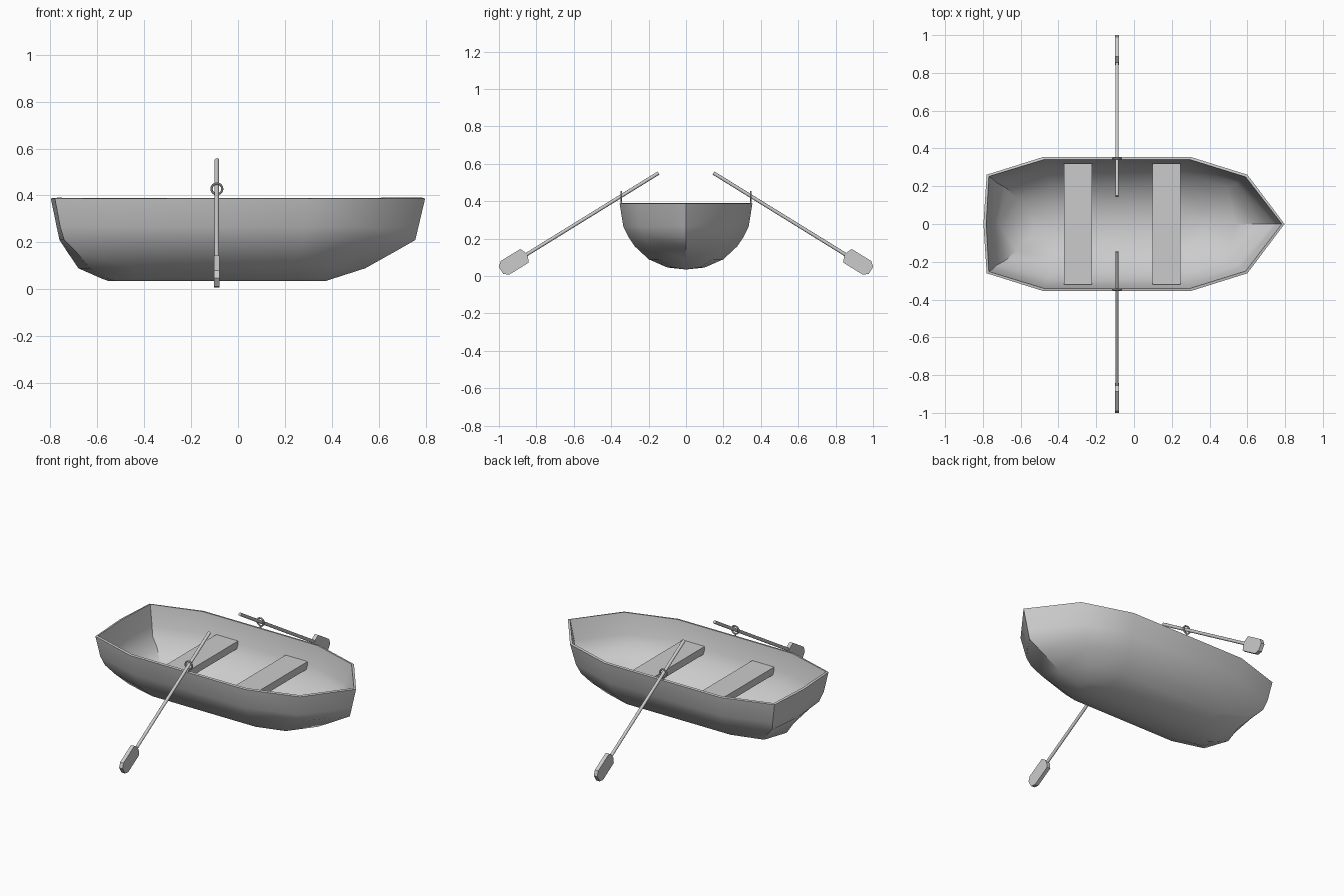
import bpy, bmesh, math
from mathutils import Vector

if "Cube" in bpy.data.objects:
    bpy.data.objects.remove(bpy.data.objects["Cube"])


def make(name, verts, faces, fix_normals=True):
    me = bpy.data.meshes.new(name)
    me.from_pydata(verts, [], faces)
    if fix_normals:
        bm = bmesh.new()
        bm.from_mesh(me)
        bmesh.ops.recalc_face_normals(bm, faces=bm.faces)
        bm.to_mesh(me)
        bm.free()
    ob = bpy.data.objects.new(name, me)
    bpy.context.collection.objects.link(ob)
    return ob


def mirror_y(ob):
    m = ob.modifiers.new("mirror", 'MIRROR')
    m.use_axis = (False, True, False)
    m.merge_threshold = 0.0005


def finish(ob, angle=None):
    bpy.ops.object.select_all(action='DESELECT')
    ob.select_set(True)
    bpy.context.view_layer.objects.active = ob
    for m in list(ob.modifiers):
        bpy.ops.object.modifier_apply(modifier=m.name)
    if angle:
        bpy.ops.object.shade_smooth_by_angle(angle=math.radians(angle))


# Hull: waterlines from gunwale to keel
# (z, half width, x of stern, stern corner, aft side, fore side, bow corner, bow)
levels = [
    (0.387, 0.355, -0.797, -0.780, -0.48, 0.30, 0.60, 0.797),
    (0.265, 0.335, -0.772, -0.757, -0.47, 0.29, 0.57, 0.768),
    (0.210, 0.308, -0.760, -0.740, -0.46, 0.28, 0.55, 0.755),
    (0.160, 0.275, -0.727, -0.690, -0.45, 0.27, 0.50, 0.667),
    (0.090, 0.200, -0.680, -0.630, -0.44, 0.26, 0.43, 0.542),
    (0.046, 0.100, -0.580, -0.555, -0.43, 0.25, 0.37, 0.405),
    (0.035, 0.000, -0.550, -0.520, -0.42, 0.24, 0.34, 0.370),
]
width_share = (0, 0.735, 1, 1, 0.735, 0)
n = len(width_share)
verts = [(x, -w * s, z) for z, w, *xs in levels for x, s in zip(xs, width_share)]
faces = [(i * n + j, (i + 1) * n + j, (i + 1) * n + j + 1, i * n + j + 1)
         for i in range(len(levels) - 1) for j in range(n - 1)]
hull = make("hull", verts, faces, fix_normals=False)
mirror_y(hull)
shell = hull.modifiers.new("planking", 'SOLIDIFY')
shell.thickness = 0.015
shell.offset = -1
finish(hull, 38)

# Two bench seats
for name, x in (("aft_seat", -0.297), ("fore_seat", 0.172)):
    bpy.ops.mesh.primitive_cube_add(size=1, location=(x, 0, 0.264))
    seat = bpy.context.object
    seat.name = name
    seat.scale = (0.148, 0.64, 0.044)

# Oar line, running down and outboard
OAR_X = -0.09
grip = Vector((OAR_X, -0.147, 0.551))
along = Vector((0, -0.85, -0.525)).normalized()
across = Vector((0, -along.z, along.y))
if across.z < 0:
    across = -across

# Oar shafts
shaft_len = 0.85
bpy.ops.mesh.primitive_cylinder_add(vertices=10, radius=0.0095, depth=shaft_len,
                                    location=grip + along * shaft_len / 2)
shaft = bpy.context.object
shaft.name = "oar_shafts"
shaft.rotation_euler = along.to_track_quat('Z', 'Y').to_euler()
bpy.ops.object.transform_apply(location=True, rotation=True, scale=True)
mirror_y(shaft)
finish(shaft, 40)

# Oar blades with clipped tips
outline = [(0.828, -0.012), (0.842, -0.043), (0.965, -0.043), (0.99, -0.022),
           (0.99, 0.022), (0.965, 0.043), (0.842, 0.043), (0.828, 0.012)]
k = len(outline)
verts = [grip + along * a + across * b + Vector((dx, 0, 0))
         for dx in (-0.0115, 0.0115) for a, b in outline]
faces = [tuple(range(k)), tuple(range(k, 2 * k))]
faces += [(i, (i + 1) % k, (i + 1) % k + k, i + k) for i in range(k)]
blade = make("oar_blades", verts, faces)
mirror_y(blade)
finish(blade)

# Oarlock rings on the gunwale
bpy.ops.mesh.primitive_torus_add(major_segments=16, minor_segments=8, major_radius=0.023,
                                 minor_radius=0.005, location=(OAR_X, -0.346, 0.428),
                                 rotation=(math.pi / 2, 0, 0))
ring = bpy.context.object
ring.name = "oarlock_rings"
bpy.ops.object.transform_apply(location=True, rotation=True, scale=True)
mirror_y(ring)
finish(ring, 40)

# Oarlock pins
bpy.ops.mesh.primitive_cylinder_add(vertices=8, radius=0.005, depth=0.03,
                                    location=(OAR_X, -0.346, 0.389))
pin = bpy.context.object
pin.name = "oarlock_pins"
bpy.ops.object.transform_apply(location=True, rotation=True, scale=True)
mirror_y(pin)
finish(pin, 40)
